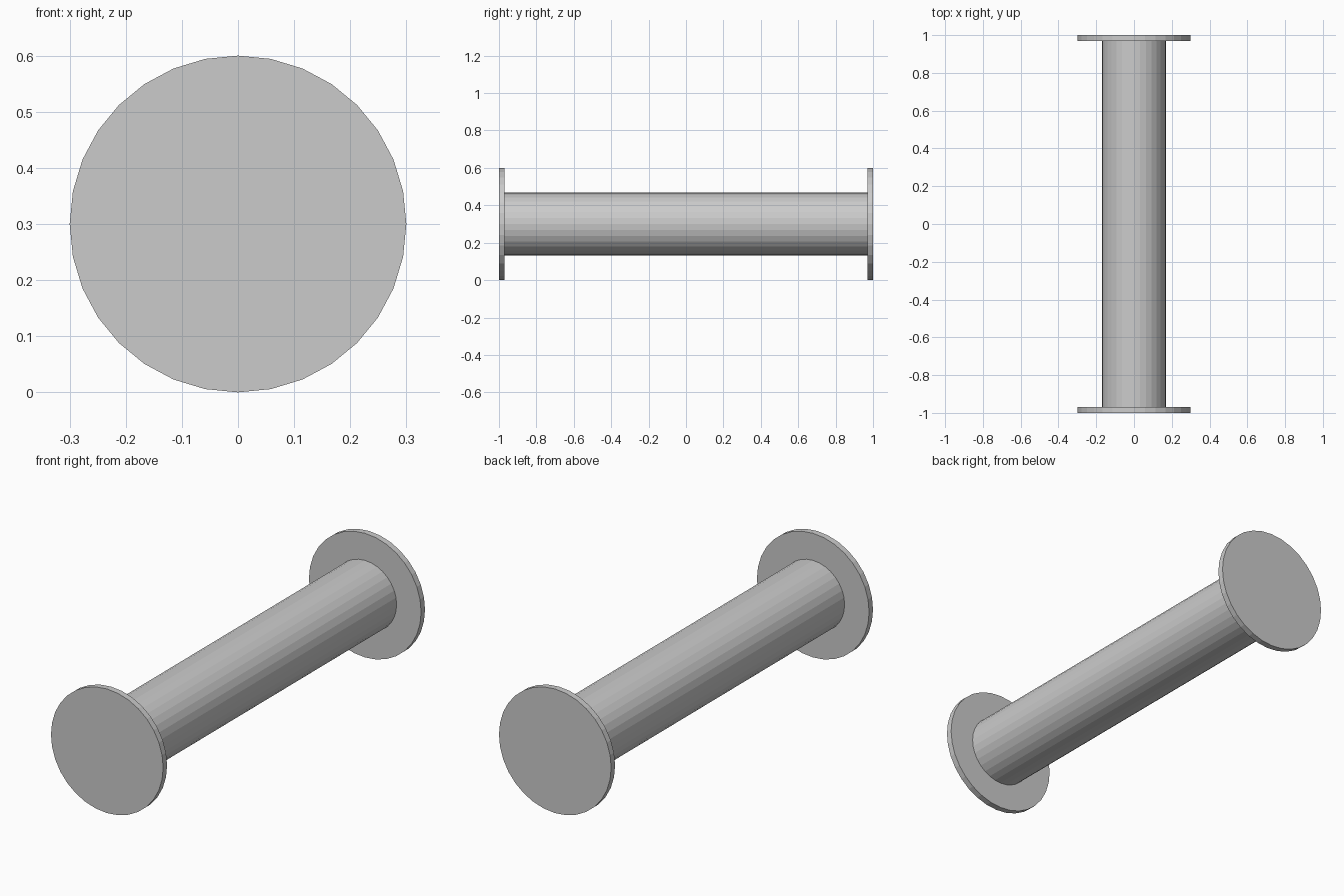
import bpy
from math import pi

if "Cube" in bpy.data.objects:
    bpy.data.objects.remove(bpy.data.objects["Cube"])

RADIUS = 0.3       # flange radius, also the height of the axis
THICK = 0.03       # flange thickness


def cylinder_along_y(name, radius, length, y):
    bpy.ops.mesh.primitive_cylinder_add(
        vertices=32, radius=radius, depth=length,
        location=(0, y, RADIUS), rotation=(pi / 2, 0, 0))
    obj = bpy.context.object
    obj.name = name
    return obj


# Central tube, butting against the inner flange faces
cylinder_along_y("tube", 0.169, 2 - 2 * THICK, 0)

# Round flange at each end
for name, side in (("front_flange", -1), ("back_flange", 1)):
    cylinder_along_y(name, RADIUS, THICK, side * (1 - THICK / 2))
